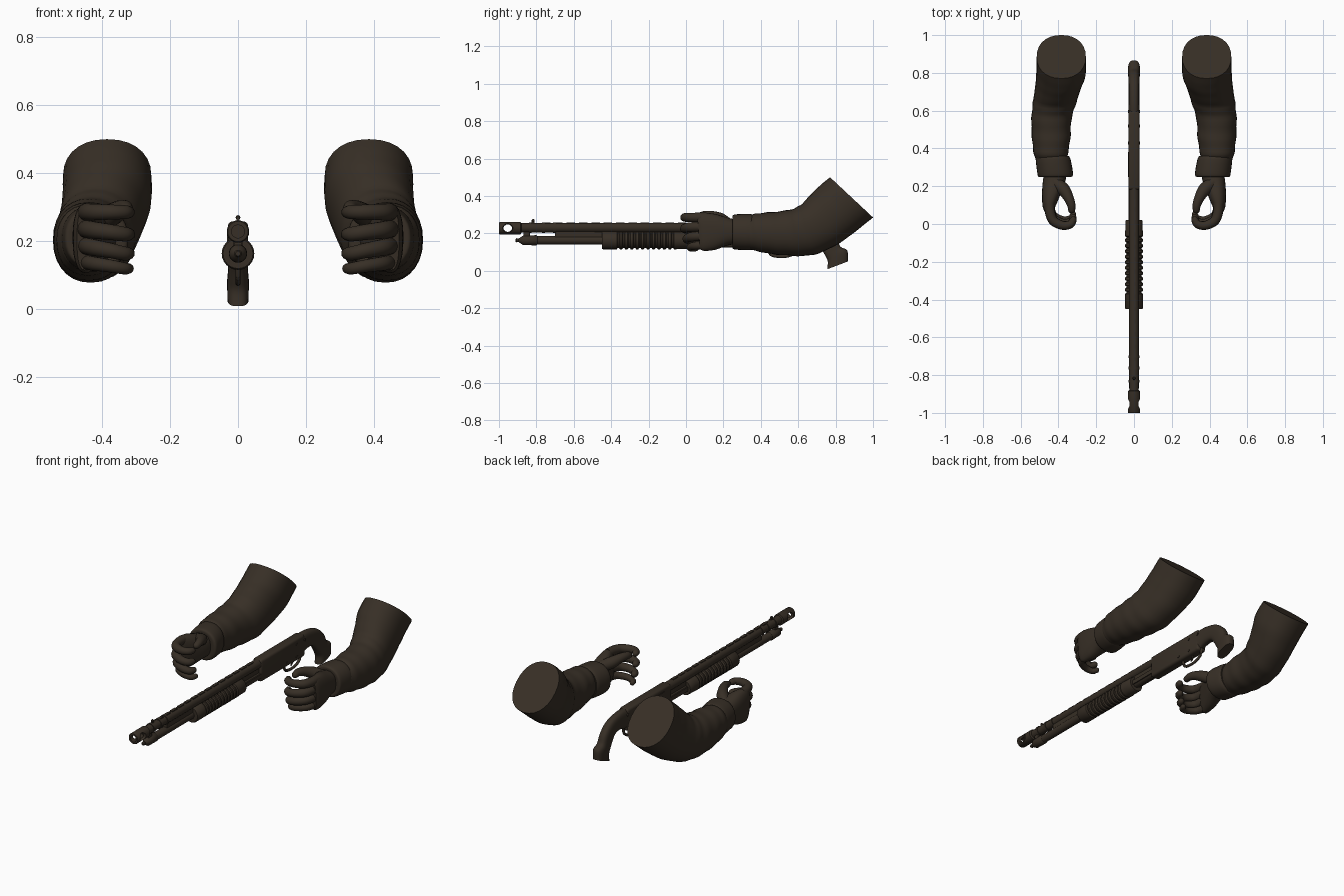
import bpy, bmesh, math
from mathutils import Vector

cube = bpy.data.objects.get("Cube")
if cube:
    bpy.data.objects.remove(cube, do_unlink=True)

COLOUR = (0.038, 0.028, 0.019, 1)
mat = bpy.data.materials.new("dark brown")
mat.use_nodes = True
mat.diffuse_color = COLOUR
mat.node_tree.nodes["Principled BSDF"].inputs["Base Color"].default_value = COLOUR
made = []


def finish(name, bm):
    bmesh.ops.recalc_face_normals(bm, faces=bm.faces)
    mesh = bpy.data.meshes.new(name)
    bm.to_mesh(mesh)
    bm.free()
    mesh.materials.append(mat)
    ob = bpy.data.objects.new(name, mesh)
    bpy.context.collection.objects.link(ob)
    made.append(ob)
    return ob


def skin(name, rings, closed=False):
    """Bridge rings of points, capping the ends unless the loop is closed."""
    bm = bmesh.new()
    loops = [[bm.verts.new(p) for p in r] for r in rings]
    n = len(loops[0])
    pairs = list(zip(loops, loops[1:])) + ([(loops[-1], loops[0])] if closed else [])
    for a, b in pairs:
        for i in range(n):
            j = (i + 1) % n
            bm.faces.new((a[i], a[j], b[j], b[i]))
    if not closed:
        bm.faces.new(loops[0])
        bm.faces.new(loops[-1])
    return finish(name, bm)


def ring(c, u, v, n, power=2, bump=None):
    pts = []
    for k in range(n):
        a = math.tau * k / n
        ca, sa = math.cos(a), math.sin(a)
        s = 1 + (bump(a) if bump else 0)
        pts.append(c + s * (u * math.copysign(abs(ca) ** (2 / power), ca)
                            + v * math.copysign(abs(sa) ** (2 / power), sa)))
    return pts


def smooth(keys, steps):
    """Catmull-Rom through a list of equal-length tuples."""
    ks = [Vector(k) for k in keys]
    ks = [ks[0] * 2 - ks[1]] + ks + [ks[-1] * 2 - ks[-2]]
    out = []
    for i in range(1, len(ks) - 2):
        a, b, c, d = ks[i - 1:i + 3]
        for s in range(steps):
            t = s / steps
            out.append(0.5 * (2 * b + (c - a) * t + (2 * a - 5 * b + 4 * c - d) * t * t
                              + (3 * b - a - 3 * c + d) * t ** 3))
    return out + [ks[-2]]


def sleeve_loft(name, keys, side=1, n=28, steps=4, power=2.2, bump=None):
    """Keys: top y, top z, bottom y, bottom z, inner x, outer x."""
    rings = []
    for i, (ty, tz, by, bz, x0, x1) in enumerate(smooth(keys, steps)):
        c = Vector((side * (x0 + x1) / 2, (ty + by) / 2, (tz + bz) / 2))
        u = Vector((side * (x1 - x0) / 2, 0, 0))
        v = Vector((0, (ty - by) / 2, (tz - bz) / 2))
        rings.append(ring(c, u, v, n, power, (lambda a, i=i: bump(a, i)) if bump else None))
    return skin(name, rings)


def tube(name, keys, n=12, steps=5, side=1, round_end=False):
    """Keys: x, y, z, radius."""
    pts = smooth(keys, steps)
    path = [Vector((side * p[0], p[1], p[2])) for p in pts]
    radii = [p[3] for p in pts]
    if round_end:
        d = (path[-1] - path[-2]).normalized()
        r, tip = radii[-1], path[-1]
        for k in (0.5, 0.85, 0.98):
            path.append(tip + d * r * k)
            radii.append(r * math.sqrt(1 - k * k))
    rings = []
    for i, p in enumerate(path):
        d = (path[min(i + 1, len(path) - 1)] - path[max(i - 1, 0)]).normalized()
        up = Vector((0, 0, 1)) if abs(d.z) < 0.8 else Vector((1, 0, 0))
        u = d.cross(up).normalized()
        rings.append(ring(p, u * radii[i], u.cross(d) * radii[i], n))
    return skin(name, rings)


def lathe(name, profile, z, n=24, closed=False):
    """Profile of (y, radius) turned about a line along y at height z."""
    return skin(name, [ring(Vector((0, y, z)), Vector((r, 0, 0)), Vector((0, 0, r)), n)
                       for y, r in profile], closed)


def box(name, x, y, z, bevel=0.0):
    bm = bmesh.new()
    bmesh.ops.create_cube(bm, size=1)
    for v in bm.verts:
        v.co = Vector([(lo + hi) / 2 + c * (hi - lo) for c, (lo, hi) in zip(v.co, (x, y, z))])
    if bevel:
        bmesh.ops.bevel(bm, geom=bm.edges[:], offset=bevel, segments=3, affect='EDGES', profile=0.5)
    return finish(name, bm)


BARREL_Z, MAG_Z = 0.23, 0.163

# Barrel and muzzle brake with a flared cross hole
lathe("barrel", [(-0.9, 0.025), (0.2, 0.027)], BARREL_Z)
brake = lathe("muzzle_brake", [(-1, 0.019), (-1, 0.030), (-0.996, 0.033), (-0.885, 0.033),
                               (-0.88, 0.026), (-0.88, 0.019)], 0.228, 32, True)
cutter = skin("hole_cutter", [ring(Vector((x, -0.953, 0.228)), Vector((0, r, 0)), Vector((0, 0, r)), 24)
                              for x, r in ((-0.04, 0.03), (-0.011, 0.02), (0.011, 0.02), (0.04, 0.03))])
mod = brake.modifiers.new("hole", 'BOOLEAN')
mod.operation, mod.object, mod.solver = 'DIFFERENCE', cutter, 'EXACT'
bpy.context.view_layer.objects.active = brake
bpy.ops.object.modifier_apply(modifier=mod.name)
made.remove(cutter)
bpy.data.objects.remove(cutter, do_unlink=True)

# Rib on the barrel, front sight and barrel bands
for i in range(14):
    y = -0.77 + i * 0.066
    box("rib_segment", (-0.009, 0.009), (y, y + 0.045), (0.245, 0.259))
box("sight_post", (-0.004, 0.004), (-0.825, -0.81), (0.25, 0.27))
lathe("sight_bead", [(-0.825, 0.003), (-0.821, 0.007), (-0.814, 0.007), (-0.81, 0.003)], 0.269, 12)
for y in (-0.84, -0.77, -0.71):
    lathe("barrel_band", [(y, 0.029), (y + 0.015, 0.029)], BARREL_Z)
box("band_clamp", (-0.012, 0.012), (-0.87, -0.835), (0.17, 0.22), 0.003)
box("barrel_bridge", (-0.014, 0.014), (-0.7, 0.2), (0.17, 0.22))

# Magazine tube with its end cap
lathe("magazine_tube", [(-0.86, 0.023), (0.2, 0.023)], MAG_Z)
lathe("magazine_cap", [(-0.912, 0.007), (-0.905, 0.011), (-0.895, 0.009), (-0.885, 0.016), (-0.87, 0.026),
                       (-0.80, 0.027), (-0.795, 0.023)], MAG_Z)

# Ribbed pump grip and its action bars
profile = [(-0.45, 0.03), (-0.45, 0.044), (-0.445, 0.048), (-0.37, 0.048)]
for i in range(11):
    y = -0.365 + i * 0.029
    profile += [(y, 0.041), (y + 0.007, 0.041), (y + 0.011, 0.048), (y + 0.023, 0.048)]
profile += [(-0.03, 0.046), (0.015, 0.046), (0.02, 0.043), (0.02, 0.03)]
lathe("pump_grip", profile, MAG_Z)
for s in (-1, 1):
    x = sorted((s * 0.022, s * 0.028))
    box("action_bar", x, (0.0, 0.25), (0.15, 0.175))

# Receiver, ejection port plate and pins
box("receiver", (-0.03, 0.03), (0.18, 0.6), (0.125, 0.258), 0.014)
box("ejection_port", (-0.033, -0.029), (0.25, 0.38), (0.19, 0.235), 0.001)
for y, z in ((0.43, 0.15), (0.52, 0.15), (0.52, 0.225), (0.595, 0.225)):
    skin("receiver_pin", [ring(Vector((x, y, z)), Vector((0, 0.008, 0)), Vector((0, 0, 0.008)), 12)
                          for x in (-0.033, 0.033)])

# Trigger and guard
tube("trigger_guard", [(0, 0.43, 0.135, 0.008), (0, 0.45, 0.09, 0.008), (0, 0.49, 0.077, 0.008),
                       (0, 0.55, 0.08, 0.008), (0, 0.59, 0.105, 0.008), (0, 0.6, 0.14, 0.008)])
tube("trigger", [(0, 0.51, 0.14, 0.007), (0, 0.52, 0.115, 0.006), (0, 0.505, 0.095, 0.004)], 8)

# Curved pistol grip
sleeve_loft("pistol_grip", [
    (0.57, 0.256, 0.57, 0.128, -0.03, 0.03), (0.65, 0.255, 0.63, 0.15, -0.028, 0.028),
    (0.74, 0.232, 0.69, 0.148, -0.028, 0.028), (0.80, 0.18, 0.72, 0.12, -0.029, 0.029),
    (0.825, 0.13, 0.745, 0.08, -0.03, 0.03), (0.862, 0.108, 0.758, 0.05, -0.032, 0.032),
    (0.866, 0.05, 0.755, 0.008, -0.031, 0.031)], power=2.8)


def folds(a, i):
    return 0.016 * math.sin(1.35 * i + 1.5 * math.sin(a)) * (1 if i < 22 else 0.2)


# Arms, mirrored
for side, label in ((1, "left"), (-1, "right")):
    sleeve_loft(label + "_sleeve", [
        (0.33, 0.285, 0.33, 0.12, 0.355, 0.515), (0.37, 0.305, 0.37, 0.107, 0.35, 0.53),
        (0.45, 0.313, 0.46, 0.09, 0.337, 0.54), (0.55, 0.325, 0.57, 0.08, 0.33, 0.543),
        (0.61, 0.35, 0.68, 0.085, 0.305, 0.535), (0.66, 0.40, 0.80, 0.135, 0.28, 0.523),
        (0.71, 0.45, 0.90, 0.205, 0.255, 0.517), (0.77, 0.50, 1.0, 0.285, 0.255, 0.515)],
        side, steps=5, bump=folds)
    sleeve_loft(label + "_cuff", [
        (0.25, 0.275, 0.25, 0.14, 0.36, 0.485), (0.25, 0.295, 0.25, 0.12, 0.33, 0.505),
        (0.27, 0.302, 0.27, 0.113, 0.323, 0.512), (0.34, 0.304, 0.34, 0.11, 0.335, 0.52),
        (0.36, 0.298, 0.36, 0.118, 0.345, 0.515)], side, steps=3)
    sleeve_loft(label + "_palm", [
        (0.28, 0.27, 0.28, 0.145, 0.355, 0.475), (0.22, 0.285, 0.22, 0.135, 0.365, 0.483),
        (0.15, 0.305, 0.16, 0.113, 0.39, 0.487), (0.09, 0.308, 0.10, 0.106, 0.415, 0.484),
        (0.06, 0.295, 0.075, 0.115, 0.43, 0.474)], side, power=2.5)
    # Four curled fingers, from top to bottom
    for name, z, drop, reach, r in (("index", 0.285, 0.0, 0.0, 0.026), ("middle", 0.235, 0.015, 0.0, 0.027),
                                    ("ring", 0.185, 0.022, 0.012, 0.026), ("little", 0.137, 0.018, 0.03, 0.022)):
        tube(f"{label}_{name}_finger", [
            (0.447, 0.11, z, r), (0.444, 0.06 + reach, z, r), (0.425, 0.015 + reach, z - drop * 0.2, r * 0.95),
            (0.375, -0.008 + reach, z - drop * 0.6, r * 0.87), (0.335, 0.0 + reach, z - drop, r * 0.8),
            (0.322, 0.022 + reach, z - drop, r * 0.7)], 14, 4, side, True)
    tube(label + "_thumb", [
        (0.42, 0.22, 0.255, 0.03), (0.375, 0.185, 0.275, 0.034), (0.347, 0.14, 0.293, 0.027),
        (0.332, 0.10, 0.298, 0.022), (0.33, 0.075, 0.293, 0.019)], 14, 4, side, True)

# Smooth shading with sharp edges kept
bpy.ops.object.select_all(action='DESELECT')
for ob in made:
    ob.select_set(True)
bpy.context.view_layer.objects.active = made[0]
bpy.ops.object.shade_smooth_by_angle(angle=math.radians(40))
